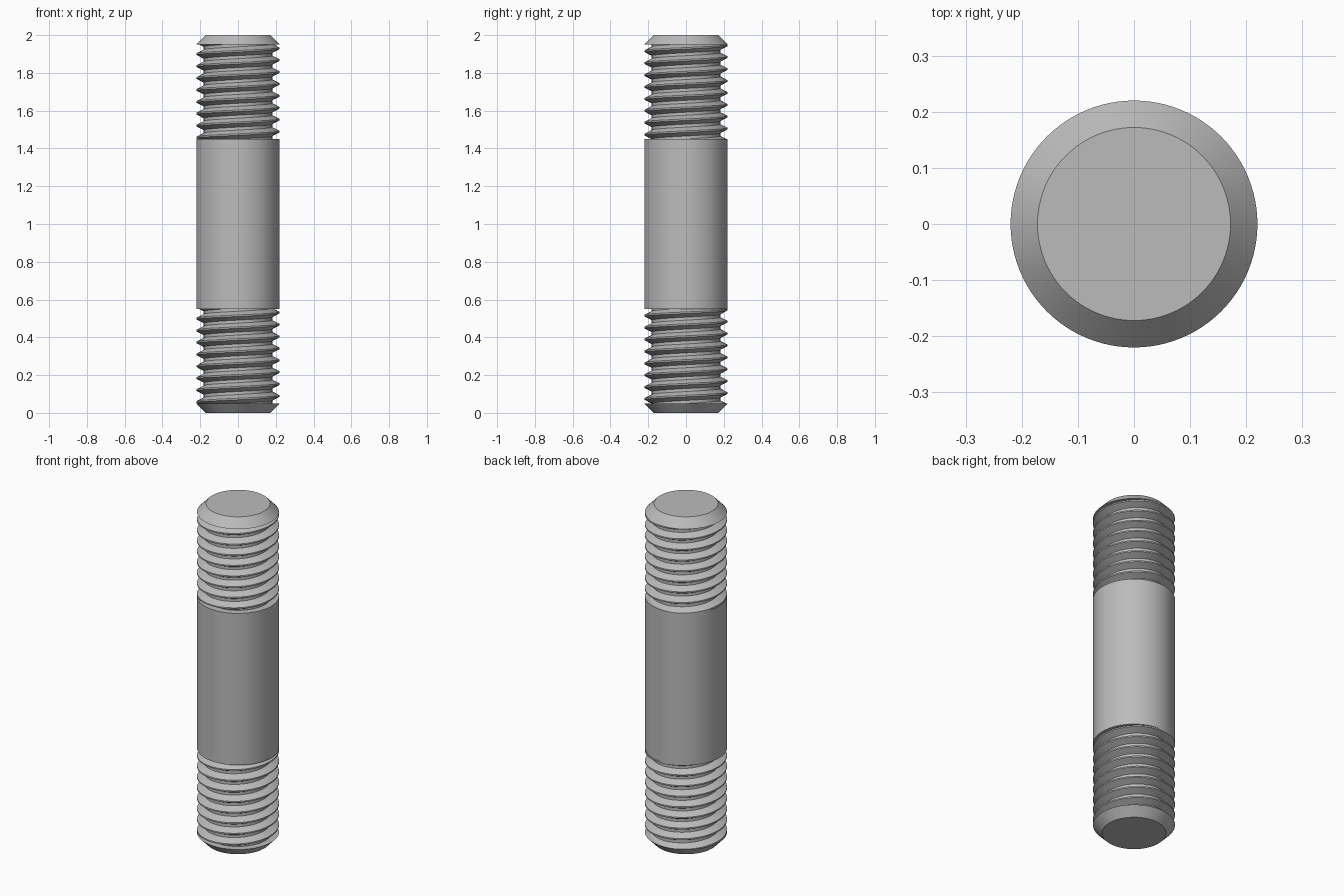
import bpy, bmesh, math
from mathutils import Vector

cube = bpy.data.objects.get("Cube")
if cube:
    bpy.data.objects.remove(cube, do_unlink=True)

SEG = 96
RADIUS = 0.22
TIP_RADIUS = 0.172
CHAMFER = 0.05
THREAD_LEN = 0.5
HEIGHT = 2.0
PITCH = 0.063
ROOT = RADIUS - 0.6134 * PITCH

steel = bpy.data.materials.new("steel grey")
steel.use_nodes = True
grey = (0.5, 0.5, 0.5, 1)
steel.diffuse_color = grey
steel.node_tree.nodes["Principled BSDF"].inputs["Base Color"].default_value = grey


def finish(name, bm):
    """Turn a bmesh into a smooth-shaded steel object with sharp edges kept."""
    mesh = bpy.data.meshes.new(name)
    bm.to_mesh(mesh)
    bm.free()
    mesh.materials.append(steel)
    obj = bpy.data.objects.new(name, mesh)
    bpy.context.collection.objects.link(obj)
    bpy.ops.object.select_all(action='DESELECT')
    obj.select_set(True)
    bpy.context.view_layer.objects.active = obj
    bpy.ops.object.shade_smooth_by_angle(angle=math.radians(30))
    return obj


def frustum(name, r_low, r_high, z_low, z_high):
    bm = bmesh.new()
    bmesh.ops.create_cone(bm, cap_ends=True, segments=SEG, radius1=r_low,
                          radius2=r_high, depth=z_high - z_low)
    bmesh.ops.translate(bm, vec=(0, 0, (z_low + z_high) / 2), verts=bm.verts)
    return finish(name, bm)


def thread(name, z_low, z_high):
    """Right-hand helical thread, swept past both ends and trimmed flat."""
    # Tooth section over one pitch: (radius, fraction of the pitch)
    tooth = [(ROOT, 0), (ROOT, 1 / 4), (RADIUS, 9 / 16), (RADIUS, 11 / 16), (ROOT, 1)]
    turns = math.ceil((z_high - z_low) / PITCH) + 3
    start = z_low - 2 * PITCH
    bm = bmesh.new()
    rows = []
    for i in range(turns * SEG + 1):
        a = 2 * math.pi * i / SEG
        z = start + PITCH * i / SEG
        rows.append([bm.verts.new((r * math.cos(a), r * math.sin(a), z + f * PITCH))
                     for r, f in tooth])
    for low, high in zip(rows, rows[1:]):
        for j in range(len(tooth) - 1):
            bm.faces.new((low[j], high[j], high[j + 1], low[j + 1]))
    # Join neighbouring turns, then trim to length
    bmesh.ops.remove_doubles(bm, verts=bm.verts, dist=1e-5)
    for z, side in ((z_low, -1), (z_high, 1)):
        bmesh.ops.bisect_plane(bm, geom=bm.verts[:] + bm.edges[:] + bm.faces[:],
                               plane_co=Vector((0, 0, z)),
                               plane_no=Vector((0, 0, side)), clear_outer=True)
    return finish(name, bm)


# Plain shank between the two threaded ends
bottom = CHAMFER + THREAD_LEN
top = HEIGHT - bottom
frustum("shank", RADIUS, RADIUS, bottom, top)

# Threaded ends
thread("lower_thread", CHAMFER, bottom)
thread("upper_thread", top, HEIGHT - CHAMFER)

# Chamfered tips
frustum("lower_tip", TIP_RADIUS, RADIUS, 0, CHAMFER)
frustum("upper_tip", RADIUS, TIP_RADIUS, HEIGHT - CHAMFER, HEIGHT)
